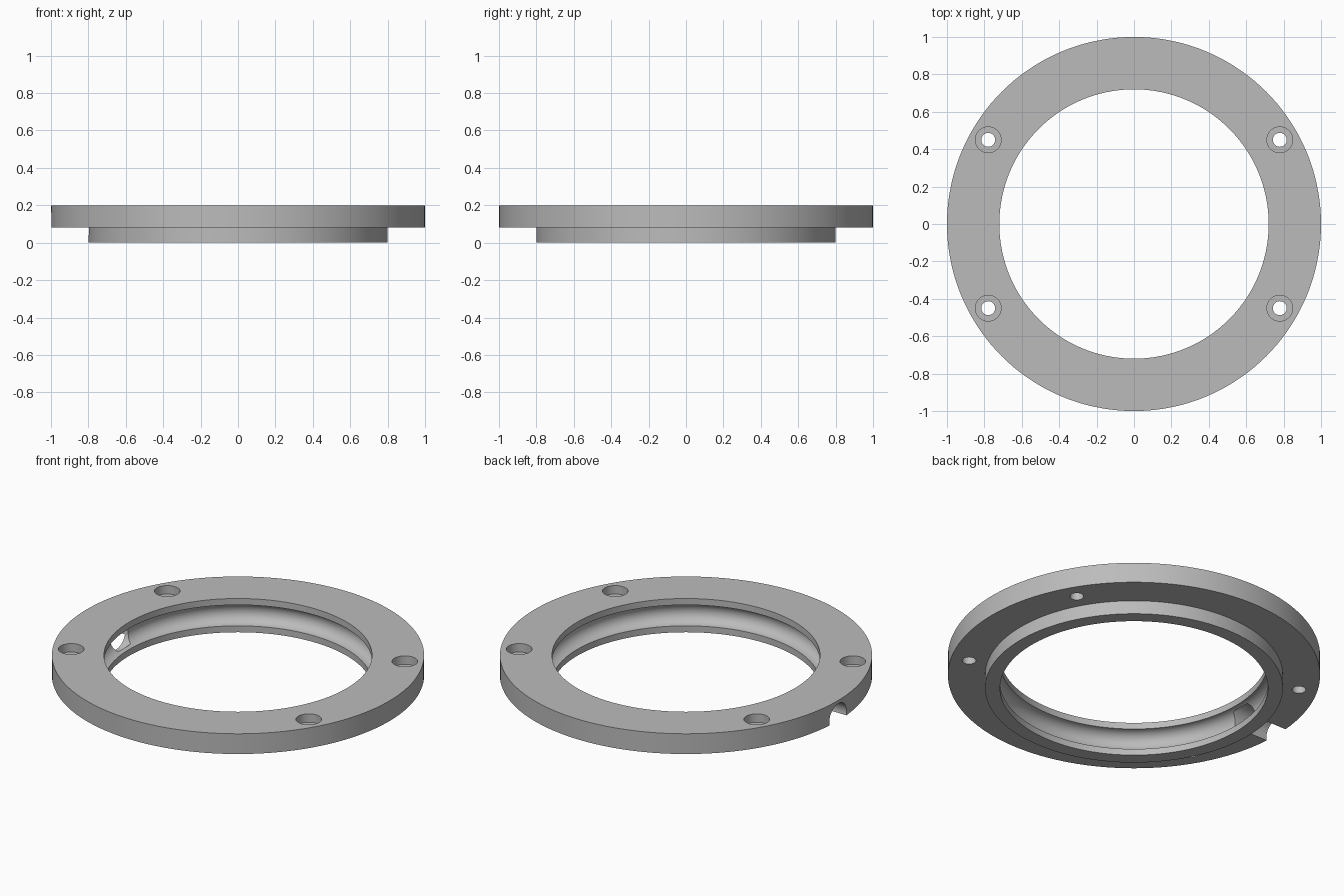
import bpy, bmesh
from math import sin, cos, pi, radians
from mathutils import Matrix

default = bpy.data.objects.get("Cube")
if default:
    bpy.data.objects.remove(default, do_unlink=True)

# Single grey finish
GREY = (0.5, 0.5, 0.5, 1)
grey = bpy.data.materials.new("plain_grey")
grey.use_nodes = True
grey.diffuse_color = GREY
grey.node_tree.nodes["Principled BSDF"].inputs["Base Color"].default_value = GREY


def add_object(name, bm):
    bmesh.ops.recalc_face_normals(bm, faces=bm.faces)
    mesh = bpy.data.meshes.new(name)
    bm.to_mesh(mesh)
    bm.free()
    mesh.materials.append(grey)
    obj = bpy.data.objects.new(name, mesh)
    bpy.context.collection.objects.link(obj)
    return obj


def lathe(name, profile, steps=144):
    """Revolve a closed (radius, height) profile around z."""
    bm = bmesh.new()
    loops = []
    for i in range(steps):
        a = 2 * pi * i / steps
        loops.append([bm.verts.new((r * cos(a), r * sin(a), z)) for r, z in profile])
    n = len(profile)
    for i in range(steps):
        here, there = loops[i], loops[(i + 1) % steps]
        for j in range(n):
            k = (j + 1) % n
            bm.faces.new((here[j], there[j], there[k], here[k]))
    return add_object(name, bm)


def cylinder(bm, radius, length, matrix, segments=48):
    bmesh.ops.create_cone(bm, cap_ends=True, segments=segments, radius1=radius,
                          radius2=radius, depth=length, matrix=matrix)


def cut(target, name, radius, length, matrices):
    """Subtract a set of separate cylinders, then discard the cutter."""
    bm = bmesh.new()
    for m in matrices:
        cylinder(bm, radius, length, m)
    cutter = add_object(name, bm)
    cutter.hide_render = True
    mod = target.modifiers.new(name, "BOOLEAN")
    mod.operation = "DIFFERENCE"
    mod.solver = "EXACT"
    mod.object = cutter
    bpy.context.view_layer.objects.active = target
    bpy.ops.object.modifier_apply(modifier=name)
    bpy.data.objects.remove(cutter, do_unlink=True)


# Stepped ring with a rounded groove inside its bore
BORE, TOP, GROOVE, MID = 0.72, 0.2, 0.062, 0.1
groove = [(BORE + GROOVE * cos(t), MID + GROOVE * sin(t))
          for t in (pi / 2 - pi * i / 16 for i in range(17))]
profile = [(BORE, 0), (0.8, 0), (0.8, 0.08), (1, 0.08), (1, TOP), (BORE, TOP)] + groove
ring = lathe("flanged_ring", profile)

# Four counterbored screw holes
spots = [(0.9 * cos(radians(a)), 0.9 * sin(radians(a))) for a in (30, 150, 210, 330)]
cut(ring, "screw_holes", 0.037, 1, [Matrix.Translation((x, y, 0)) for x, y in spots])
cut(ring, "counterbores", 0.069, 0.1, [Matrix.Translation((x, y, TOP)) for x, y in spots])

# Radial passage from the rim into the groove, open under the flange
cut(ring, "side_passage", 0.081, 0.4,
    [Matrix.Translation((-0.945, 0, MID)) @ Matrix.Rotation(pi / 2, 4, "Y")])

# Smooth curved walls, crisp edges
bpy.ops.object.select_all(action="DESELECT")
ring.select_set(True)
bpy.context.view_layer.objects.active = ring
bpy.ops.object.shade_smooth_by_angle(angle=radians(30))
